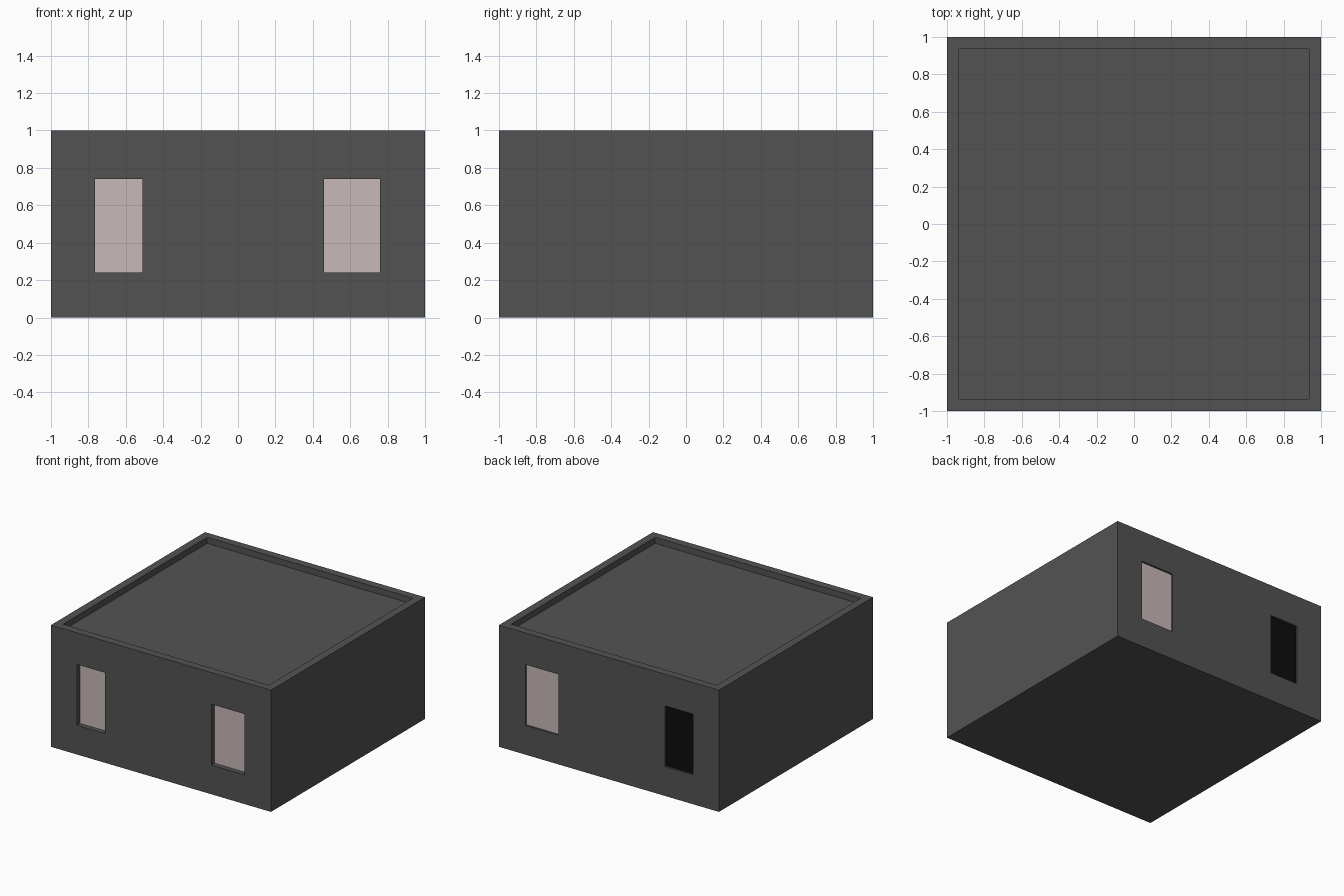
import bpy, bmesh
from mathutils import Matrix, Vector

if "Cube" in bpy.data.objects:
    bpy.data.objects.remove(bpy.data.objects["Cube"])


def material(name, rgb):
    m = bpy.data.materials.new(name)
    m.diffuse_color = (*rgb, 1.0)
    m.use_nodes = True
    m.node_tree.nodes["Principled BSDF"].inputs["Base Color"].default_value = m.diffuse_color
    return m


WALL = material("dark grey wall", (0.086, 0.086, 0.086))
PANE = material("pale pink pane", (0.578, 0.482, 0.482))
BLACK = material("black pane", (0.004, 0.004, 0.004))


def box(name, lo, hi, mat):
    """Axis-aligned box between two corners."""
    lo, hi = Vector(lo), Vector(hi)
    bm = bmesh.new()
    bmesh.ops.create_cube(bm, size=1.0, matrix=Matrix.Translation((lo + hi) / 2)
                          @ Matrix.Diagonal((*(hi - lo), 1.0)))
    me = bpy.data.meshes.new(name)
    bm.to_mesh(me)
    bm.free()
    me.materials.append(mat)
    ob = bpy.data.objects.new(name, me)
    bpy.context.collection.objects.link(ob)
    return ob


def cut(target, cutter):
    """Subtract the cutter and remove it."""
    mod = target.modifiers.new("cut", 'BOOLEAN')
    mod.operation = 'DIFFERENCE'
    mod.solver = 'EXACT'
    mod.object = cutter
    bpy.context.view_layer.objects.active = target
    bpy.ops.object.modifier_apply(modifier=mod.name)
    bpy.data.objects.remove(cutter, do_unlink=True)


# Building body with a sunken flat roof behind a low parapet
body = box("building_walls", (-1, -1, 0), (1, 1, 1), WALL)
cut(body, box("roof_cutter", (-0.935, -0.935, 0.95), (0.935, 0.935, 1.2), WALL))

# Recessed windows: side of building, reveal depth, x range, pane colour
Z0, Z1, T = 0.24, 0.74, 0.005
windows = [
    ("front_left_window", -1, 0.04, (-0.765, -0.51), PANE),
    ("front_right_window", -1, 0.04, (0.46, 0.76), PANE),
    ("back_left_window", 1, 0.015, (-0.765, -0.51), BLACK),
    ("back_right_window", 1, 0.015, (0.46, 0.76), PANE),
]
for name, side, depth, (x0, x1), mat in windows:
    ya, yb = sorted((side * (1 - depth - T), side * 1.2))
    cut(body, box("window_cutter", (x0, ya, Z0), (x1, yb, Z1), WALL))
    ya, yb = sorted((side * (1 - depth - T), side * (1 - depth)))
    box(name, (x0, ya, Z0), (x1, yb, Z1), mat)
